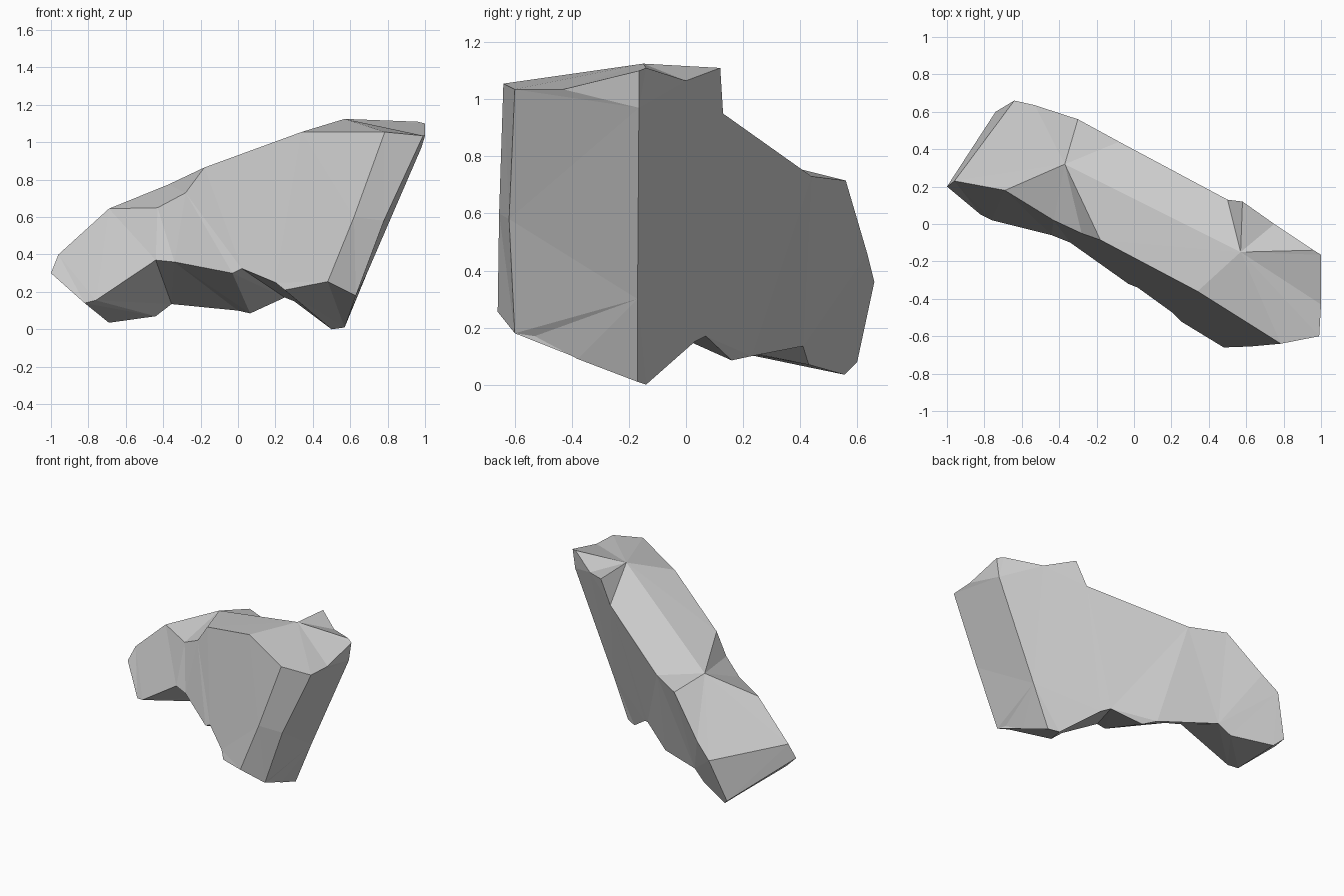
import bpy, bmesh
from mathutils import Vector

if "Cube" in bpy.data.objects:
    bpy.data.objects.remove(bpy.data.objects["Cube"])

bm = bmesh.new()


def face(points):
    bm.faces.new([bm.verts.new(p) for p in points])


def fan(centre, points):
    for a, b in zip(points, points[1:]):
        face([centre, a, b])


def strip(a, b):
    """Join two polylines with triangles, always taking the shorter diagonal."""
    i = j = 0
    while i < len(a) - 1 or j < len(b) - 1:
        step_a = j == len(b) - 1 or (i < len(a) - 1 and
                 (Vector(a[i + 1]) - Vector(b[j])).length < (Vector(a[i]) - Vector(b[j + 1])).length)
        tri = [a[i], b[j], a[i + 1] if step_a else b[j + 1]]
        if len(set(tri)) == 3:
            face(tri)
        i, j = (i + 1, j) if step_a else (i, j + 1)


# Rim of the broad front face
front_left = [(-1, .2, .3), (-.96, .23, .4)]
front_top = [(-.69, .18, .645), (-.43, .02, .65), (-.28, -.05, .73),
             (-.18, -.085, .865), (.34, -.36, 1.055)]
front_right = [(.785, -.64, 1.055), (.62, -.655, .6), (.48, -.66, .255)]
front_bottom = [(-.82, .05, .14), (-.76, .02, .155), (-.44, -.06, .37), (-.34, -.1, .36),
                (-.03, -.32, .3), (.02, -.34, .325), (.2, -.47, .25), (.25, -.52, .21)]

# Rim of the broad back face
back_top = [(1, -.165, 1.1), (.96, -.14, 1.11), (.75, 0, 1.065), (.58, .12, 1.11),
            (.5, .13, .95), (-.08, .44, .73), (-.3, .56, .715)]
back_left = [(-.53, .635, .46), (-.64, .66, .36), (-.74, .6, .08)]
back_bottom = [(-.69, .555, .035), (-.44, .43, .07), (-.355, .41, .135), (0, .23, .1),
               (.065, .16, .085), (.25, .07, .17), (.3, .03, .15), (.5, -.14, 0)]
back_right = [(1, -.165, 1.1), (.98, -.165, .97), (.69, -.17, .3), (.57, -.17, .01)]

# Crease on the right end and the two high points on top
crease = [(.99, -.6, 1.035), (.78, -.62, .58), (.63, -.6, .18)]
end_top = (1, -.43, 1.035)
end_low = [(.62, -.53, .17), (.6, -.38, .09)]
peak, saddle = (.57, -.15, 1.125), (-.37, .32, .775)

# Front and back slabs
face(front_left + front_top + front_right + front_bottom[::-1])
face(back_top + back_left + back_bottom + back_right[:0:-1])

# Right end
strip(front_right, crease)
strip([end_top] + crease + end_low, back_right)

# Top
fan(saddle, front_top[:4])
fan(peak, [saddle] + front_top[3:] + [front_right[0], crease[0], end_top] + back_top[:6] + [saddle])
fan(saddle, back_top[5:])
fan(saddle, [back_top[6]] + back_left[:2] + [front_left[1], front_top[0]])

# Left end
face([front_left[1], back_left[1], back_left[2], front_left[0]])
face([front_left[0], back_left[2], back_bottom[0], front_bottom[0]])

# Jagged underside
strip(front_bottom + [front_right[2], crease[2]] + end_low, back_bottom + [back_right[3]])

bmesh.ops.remove_doubles(bm, verts=bm.verts, dist=.0005)
bmesh.ops.triangulate(bm, faces=bm.faces)
bmesh.ops.recalc_face_normals(bm, faces=bm.faces)
mesh = bpy.data.meshes.new("rock_slab")
bm.to_mesh(mesh)
bm.free()
bpy.context.collection.objects.link(bpy.data.objects.new("rock_slab", mesh))
